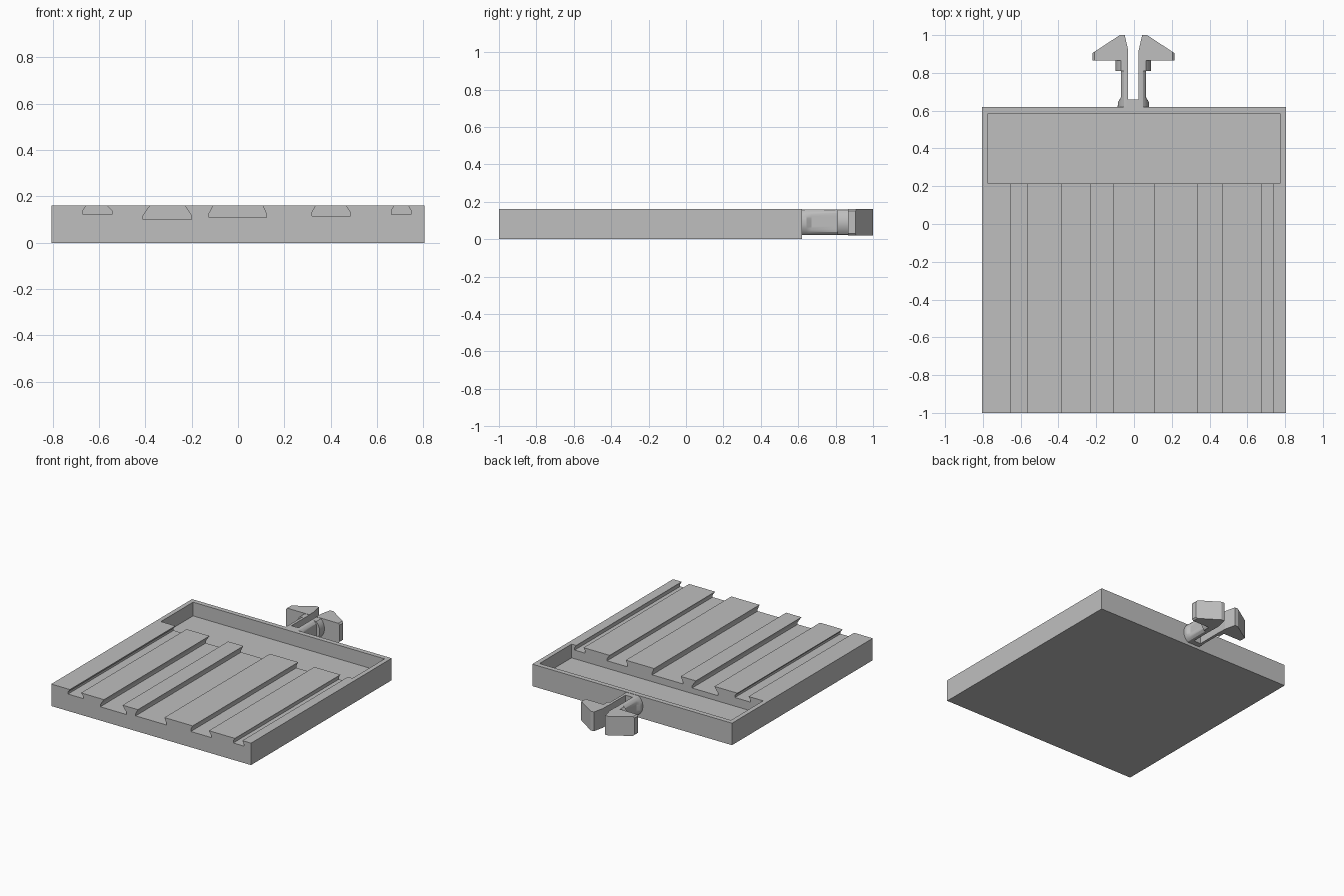
import bpy, bmesh
from math import sin, cos, pi

old = bpy.data.objects.get("Cube")
if old:
    bpy.data.objects.remove(old, do_unlink=True)

grey = bpy.data.materials.new("plain grey")
grey.use_nodes = True
GREY = (0.52, 0.52, 0.52, 1)
grey.diffuse_color = GREY
grey.node_tree.nodes["Principled BSDF"].inputs["Base Color"].default_value = GREY


def finish(name, bm):
    bmesh.ops.remove_doubles(bm, verts=bm.verts, dist=1e-5)
    bmesh.ops.recalc_face_normals(bm, faces=bm.faces)
    mesh = bpy.data.meshes.new(name)
    bm.to_mesh(mesh)
    bm.free()
    mesh.materials.append(grey)
    obj = bpy.data.objects.new(name, mesh)
    bpy.context.collection.objects.link(obj)
    return obj


def loft(name, rings):
    """Skin a list of equal-length point rings and cap both ends."""
    bm = bmesh.new()
    loops = [[bm.verts.new(p) for p in ring] for ring in rings]
    n = len(loops[0])
    for a, b in zip(loops, loops[1:]):
        for i in range(n):
            j = (i + 1) % n
            bm.faces.new((a[i], a[j], b[j], b[i]))
    bm.faces.new(loops[0])
    bm.faces.new(loops[-1])
    return finish(name, bm)


def box(name, x0, x1, y0, y1, z0, z1):
    outline = [(x0, y0), (x1, y0), (x1, y1), (x0, y1)]
    return loft(name, [[(x, y, z) for x, y in outline] for z in (z0, z1)])


W, TOP, FRONT, SPLIT, BACK = 0.805, 0.16, -1.0, 0.215, 0.62

# Slotted plate: undercut grooves as (top left, top right, foot left, foot right, floor)
grooves = [
    (-0.655, -0.565, -0.67, -0.545, 0.123),
    (-0.38, -0.23, -0.41, -0.20, 0.10),
    (-0.107, 0.107, -0.125, 0.122, 0.11),
    (0.335, 0.465, 0.32, 0.485, 0.115),
    (0.675, 0.735, 0.662, 0.747, 0.123),
]
profile = [(W, 0), (-W, 0), (-W, TOP)]
for tl, tr, fl, fr, floor in grooves:
    lip = floor + 0.016
    profile += [(tl, TOP), (fl, lip), (fl, floor), (fr, floor), (fr, lip), (tr, TOP)]
profile.append((W, TOP))
loft("slotted_plate", [[(x, y, z) for x, z in profile] for y in (FRONT, SPLIT)])

# Tray behind the plate, hollowed and open towards the grooves
tray = box("tray", -W, W, SPLIT, BACK, 0, TOP)
pocket = box("tray_pocket", -0.772, 0.772, SPLIT - 0.1, 0.585, 0.06, TOP + 0.1)
pocket.hide_render = True
cut = tray.modifiers.new("hollow", "BOOLEAN")
cut.operation, cut.solver, cut.object = "DIFFERENCE", "EXACT", pocket
bpy.context.view_layer.objects.active = tray
bpy.ops.object.modifier_apply(modifier=cut.name)
bpy.data.objects.remove(pocket, do_unlink=True)

# Split snap clip on the back edge
CX, CZ, HALF, SLOT = -0.003, 0.09, 0.068, 0.028


def half_round(side, y, radius, flat):
    """Half circle section, trimmed flat at the outside, top and bottom."""
    ring = []
    for i in range(25):
        a = -pi / 2 + pi * i / 24
        x = min(max(radius * cos(a), SLOT), flat)
        z = min(max(radius * sin(a), -HALF), HALF)
        ring.append((CX + side * x, y, CZ + z))
    return ring


stations = [(BACK - 0.01, 0.084, 0.084), (0.645, 0.084, 0.082), (0.67, 0.083, 0.067),
            (0.81, 0.083, 0.067), (0.81, 0.094, 0.094), (0.87, 0.094, 0.094)]
barb = [(SLOT, 0.865), (0.217, 0.865), (0.217, 0.905), (0.072, 1.0), (0.046, 1.0), (SLOT, 0.92)]

for label, side in (("left", 1), ("right", -1)):
    stem = loft(label + "_clip_stem", [half_round(side, *s) for s in stations])
    bpy.ops.object.select_all(action="DESELECT")
    stem.select_set(True)
    bpy.context.view_layer.objects.active = stem
    bpy.ops.object.shade_smooth_by_angle(angle=pi / 7)

    head = loft(label + "_clip_barb",
                [[(CX + side * x, y, z) for x, y in barb] for z in (CZ - 0.07, CZ + 0.07)])
    # Soften the outer upright face of the barb
    bm = bmesh.new()
    bm.from_mesh(head.data)
    rim = [e for e in bm.edges
           if all(abs(v.co.x - CX) > 0.2 for v in e.verts)
           and abs(e.verts[0].co.z - e.verts[1].co.z) < 0.01]
    bmesh.ops.bevel(bm, geom=rim, offset=0.01, segments=1, affect="EDGES")
    bm.to_mesh(head.data)
    bm.free()

box("clip_bridge", CX - SLOT, CX + SLOT, BACK - 0.01, 0.66, CZ - HALF, CZ + HALF)
